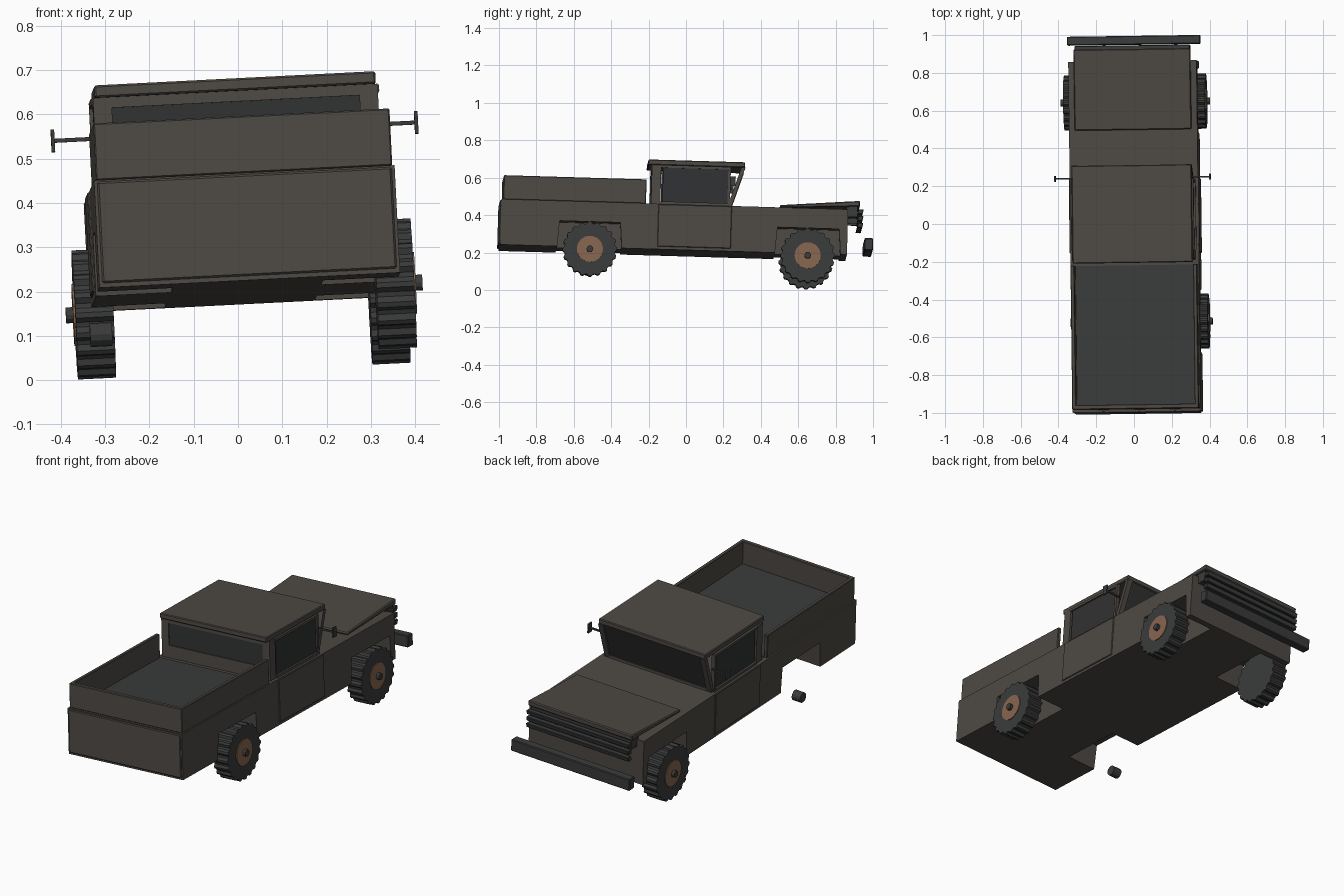
import bpy, bmesh
from math import radians, sin, cos, pi
from mathutils import Matrix

cube = bpy.data.objects.get("Cube")
if cube:
    bpy.data.objects.remove(cube, do_unlink=True)

# The truck leans slightly, nose down and to one side
LEAN = (Matrix.Rotation(radians(0.8), 4, 'Z') @ Matrix.Rotation(radians(-2.9), 4, 'Y')
        @ Matrix.Rotation(radians(-1.7), 4, 'X') @ Matrix.Translation((0.024, 0, -0.005)))


def material(name, rgb):
    m = bpy.data.materials.new(name)
    m.use_nodes = True
    m.diffuse_color = (*rgb, 1)
    bsdf = m.node_tree.nodes["Principled BSDF"]
    bsdf.inputs["Base Color"].default_value = (*rgb, 1)
    bsdf.inputs["Roughness"].default_value = 0.8
    return m


PAINT = material("brown_grey_paint", (0.075, 0.067, 0.058))
DARK = material("dark_grey", (0.042, 0.043, 0.044))
GLASS = material("dark_glass", (0.03, 0.031, 0.032))
RUST = material("rust_brown", (0.24, 0.13, 0.08))


def prism(name, profile, x0, x1, mat, bevel=0):
    """Extrude a side profile of (y, z) points from x0 to x1."""
    bm = bmesh.new()
    face = bm.faces.new([bm.verts.new((x0, y, z)) for y, z in profile])
    ext = bmesh.ops.extrude_face_region(bm, geom=[face])
    verts = [g for g in ext["geom"] if isinstance(g, bmesh.types.BMVert)]
    bmesh.ops.translate(bm, verts=verts, vec=(x1 - x0, 0, 0))
    bmesh.ops.recalc_face_normals(bm, faces=bm.faces)
    mesh = bpy.data.meshes.new(name)
    bm.to_mesh(mesh)
    bm.free()
    mesh.materials.append(mat)
    ob = bpy.data.objects.new(name, mesh)
    bpy.context.collection.objects.link(ob)
    ob.matrix_world = LEAN
    if bevel:
        mod = ob.modifiers.new("edge_bevel", 'BEVEL')
        mod.width, mod.segments = bevel, 1
    return ob


def rect(y0, y1, z0, z1):
    return [(y0, z0), (y1, z0), (y1, z1), (y0, z1)]


def slant(y0, y1, z0, z1, shift):
    return [(y0, z0), (y1, z0), (y1 + shift, z1), (y0 + shift, z1)]


def disc(y, z, radii, n):
    return [(y + radii[i % len(radii)] * cos(2 * pi * i / n),
             z + radii[i % len(radii)] * sin(2 * pi * i / n)) for i in range(n)]


def pair(name, profile, x0, x1, mat, bevel=0):
    for side, s in (("left", 1), ("right", -1)):
        prism(f"{side}_{name}", profile, s * x0, s * x1, mat, bevel)


# Lower body: a core with notched flanks forming the wheel arches
BACK, NOSE, FLOOR, BELT, ARCH, HALF = -1.005, 0.85, 0.2, 0.443, 0.337, 0.34
flank = [(BACK, FLOOR)]
for a, b in ((-0.7, -0.355), (0.465, 0.815)):
    flank += [(a, FLOOR), (a + 0.01, ARCH), (b - 0.01, ARCH), (b, FLOOR)]
flank += [(NOSE, FLOOR), (NOSE, BELT), (BACK, BELT)]
prism("body_core", rect(BACK, NOSE, FLOOR, BELT), -0.17, 0.17, PAINT)
pair("body_flank", flank, 0.17, HALF, PAINT)
pair("door", rect(-0.165, 0.228, 0.215, BELT - 0.002), HALF - 0.01, HALF + 0.005, PAINT, 0.003)

# Load bed
RIM = 0.572
pair("bed_wall", rect(-0.988, -0.232, BELT, RIM), 0.315, 0.335, PAINT, 0.003)
prism("tailgate", rect(-1.012, BACK + 0.01, FLOOR + 0.01, BELT - 0.004),
      -0.333, 0.333, PAINT, 0.004)
prism("tailgate_board", rect(-0.995, -0.972, BELT, RIM), -0.335, 0.335, PAINT, 0.003)
prism("bed_floor", rect(-0.972, -0.232, BELT - 0.01, BELT + 0.005), -0.315, 0.315, DARK)

# Cab: roof, pillars, window frames and panes
CAB_BACK, SCREEN, EAVE, RAKE = -0.205, 0.215, 0.652, 0.068
prism("roof", rect(-0.225, 0.292, EAVE, 0.68), -0.318, 0.318, PAINT, 0.004)
pair("rear_pillar", rect(CAB_BACK, -0.155, BELT, EAVE), 0.28, 0.322, PAINT)
pair("front_pillar", slant(SCREEN - 0.01, SCREEN + 0.012, BELT, EAVE, RAKE), 0.288, 0.318, PAINT)
pair("side_window", rect(-0.145, 0.205, BELT + 0.012, EAVE - 0.012), 0.312, 0.318, GLASS)
pair("window_sill", rect(-0.155, 0.215, BELT, BELT + 0.014), 0.306, 0.328, PAINT)
pair("window_header", rect(-0.155, 0.215, EAVE - 0.014, EAVE), 0.306, 0.326, PAINT)
pair("window_front_post", rect(0.203, 0.217, BELT, EAVE), 0.306, 0.326, PAINT)
prism("windscreen", slant(SCREEN - 0.003, SCREEN + 0.003, BELT, EAVE, RAKE), -0.29, 0.29, GLASS)
prism("windscreen_sill", rect(SCREEN - 0.01, SCREEN + 0.014, BELT, BELT + 0.014),
      -0.29, 0.29, PAINT)
prism("cab_back_panel", rect(CAB_BACK, -0.185, BELT, 0.51), -0.28, 0.28, PAINT)
prism("cab_back_header", rect(CAB_BACK, -0.185, 0.628, EAVE), -0.28, 0.28, PAINT)
prism("rear_window", rect(-0.2, -0.192, 0.51, 0.628), -0.28, 0.28, GLASS)

# Bonnet, grille slats and bumper
prism("bonnet", [(0.485, BELT), (0.913, 0.462), (0.913, 0.492), (0.485, 0.457)],
      -0.31, 0.31, PAINT, 0.005)
prism("bonnet_support", rect(NOSE - 0.01, 0.9, 0.405, 0.462), -0.3, 0.3, DARK)
for i in range(3):
    z = 0.35 + 0.036 * i
    prism(f"grille_slat_{i + 1}", slant(0.9, 0.928, z, z + 0.025, 0.006), -0.305, 0.305, DARK, 0.003)
pair("grille_bracket", rect(NOSE - 0.01, 0.91, 0.38, 0.41), 0.1, 0.13, DARK)
prism("bumper", rect(0.942, 0.988, 0.228, 0.292), -0.353, 0.353, DARK, 0.004)

# Door mirrors
pair("mirror_arm", rect(0.224, 0.232, 0.568, 0.577), 0.315, 0.41, DARK)
pair("mirror", rect(0.213, 0.243, 0.547, 0.598), 0.407, 0.415, DARK)

# Three wheels with lugged tyres; the fourth corner only has its stub
AXLE = 0.189
for name, s, y in (("front_left", 1, 0.64), ("front_right", -1, 0.64), ("rear_left", 1, -0.525)):
    prism(f"{name}_tyre", disc(y, AXLE, (0.146, 0.146, 0.136, 0.136), 80),
          s * 0.29, s * 0.376, DARK)
    prism(f"{name}_wheel_disc", disc(y, AXLE, (0.07,), 24), s * 0.37, s * 0.38, RUST)
    prism(f"{name}_hub", disc(y, AXLE, (0.018,), 12), s * 0.37, s * 0.396, DARK)
prism("rear_right_axle_stub", disc(-0.525, 0.108, (0.027,), 12), -0.36, -0.31, DARK)
